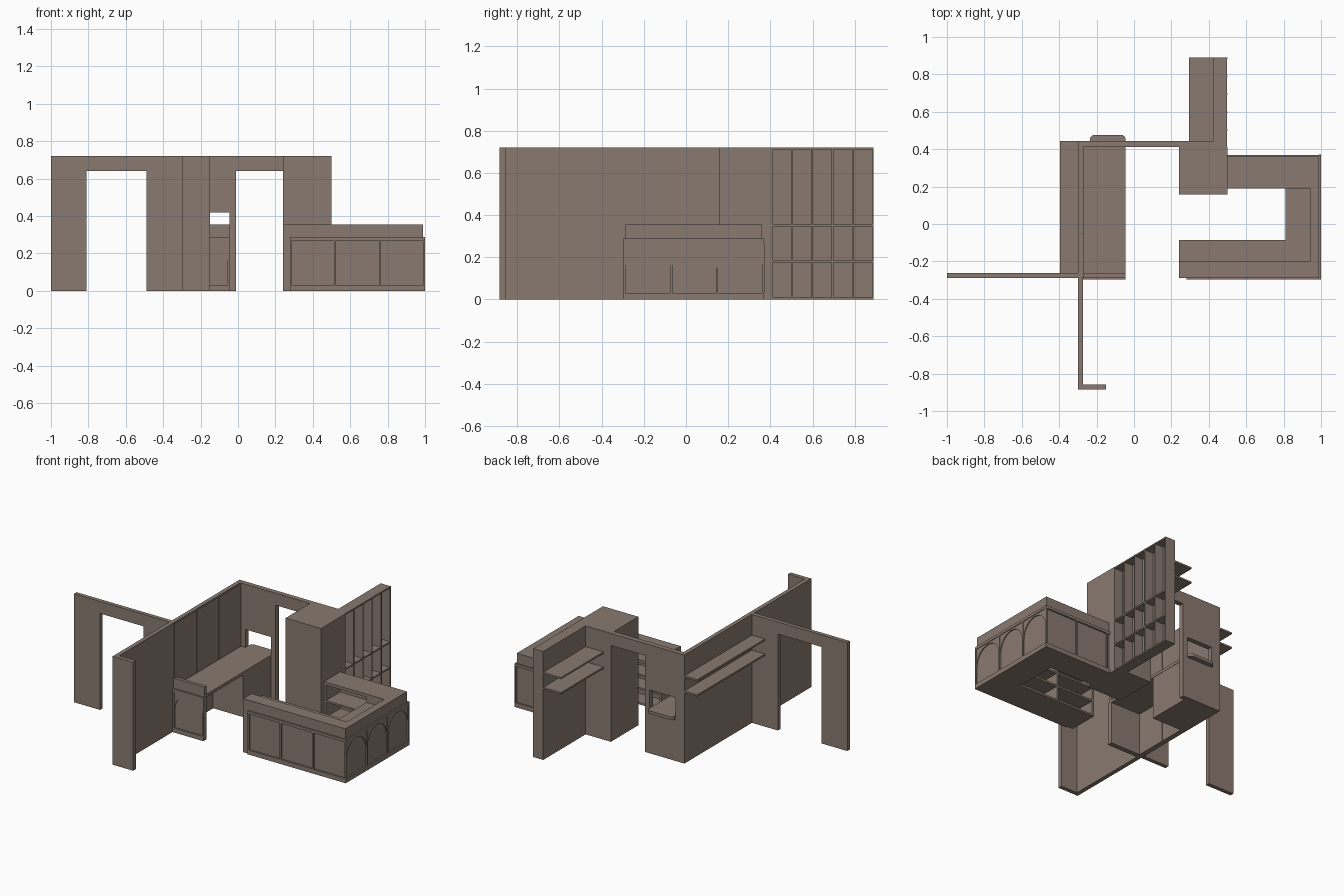
import bpy, bmesh, math

mat = bpy.data.materials.new("warm taupe")
mat.diffuse_color = (0.25, 0.195, 0.16, 1)


def finish(name, bm):
    bmesh.ops.recalc_face_normals(bm, faces=bm.faces)
    me = bpy.data.meshes.new(name)
    bm.to_mesh(me)
    bm.free()
    me.materials.append(mat)
    ob = bpy.data.objects.new(name, me)
    bpy.context.collection.objects.link(ob)
    return ob


def add_box(bm, x0, x1, y0, y1, z0, z1):
    vs = bmesh.ops.create_cube(bm, size=1)["verts"]
    for v in vs:
        v.co.x = x0 if v.co.x < 0 else x1
        v.co.y = y0 if v.co.y < 0 else y1
        v.co.z = z0 if v.co.z < 0 else z1


def boxes(name, *dims):
    bm = bmesh.new()
    for d in dims:
        add_box(bm, *d)
    return finish(name, bm)


def prism(name, pts, offset):
    """Extrude a flat outline by an offset vector."""
    bm = bmesh.new()
    f = bm.faces.new([bm.verts.new(p) for p in pts])
    r = bmesh.ops.extrude_face_region(bm, geom=[f])
    bmesh.ops.translate(bm, vec=offset,
                        verts=[g for g in r["geom"] if isinstance(g, bmesh.types.BMVert)])
    return finish(name, bm)


def arch(name, a, b, spring, top, place, offset):
    """Plate with an arched cut-out; place maps (along, z) to 3D."""
    mid, r, n = (a + b) / 2, (b - a) / 2, 16
    pts = [(a, spring)]
    pts += [(mid - r * 0.99 * math.cos(math.pi * i / n),
             spring + (top - 0.01 - spring) * math.sin(math.pi * i / n)) for i in range(n + 1)]
    pts += [(b, spring), (b, top), (a, top)]
    prism(name, [place(*p) for p in pts], offset)


H, DOOR = 0.72, 0.64

# Walls
prism("entry_wall", [(-1, -0.29, 0), (-0.81, -0.29, 0), (-0.81, -0.29, DOOR), (-0.49, -0.29, DOOR),
                     (-0.49, -0.29, 0), (-0.3, -0.29, 0), (-0.3, -0.29, H), (-1, -0.29, H)],
      (0, 0.027, 0))
boxes("long_wall", (-0.3, -0.272, -0.885, 0.445, 0, H))
boxes("wall_return", (-0.272, -0.15, -0.885, -0.857, 0, H))
boxes("back_wall",
      (-0.272, -0.235, 0.412, 0.445, 0, H),
      (-0.235, -0.045, 0.412, 0.445, 0, 0.28),
      (-0.235, -0.045, 0.412, 0.445, 0.42, H),
      (-0.045, -0.012, 0.412, 0.445, 0, H),
      (-0.012, 0.24, 0.412, 0.445, DOOR, H),
      (0.24, 0.425, 0.412, 0.445, 0, H))
boxes("corner_block", (0.24, 0.5, 0.157, 0.412, 0, H))

# Thin panels on the long wall
for i in range(3):
    y = -0.285 + i * 0.233
    boxes("wall_panel", (-0.272, -0.266, y, y + 0.229, 0, H - 0.005))

# Shelves behind the walls
for z in (0.47, 0.57):
    boxes("left_shelf", (-0.395, -0.3, -0.263, 0.445, z, z + 0.012))
    boxes("rear_shelf", (0.295, 0.425, 0.445, 0.89, z, z + 0.012))

# Bookcase with open cells
cells = [(0.425, 0.437, 0.403, 0.89, 0, H)]
for i in range(6):
    y = 0.403 + i * 0.0958
    cells.append((0.437, 0.5, y, y + 0.008, 0, H))
for z in (0, 0.176, 0.346, 0.711):
    cells.append((0.437, 0.498, 0.403, 0.89, z, z + 0.009))
boxes("bookcase", *cells)

# Side counter with a slab running through the window
R = 0.025
xa, xb, ye = -0.235, -0.045, 0.477
outline = [(-0.272, -0.27), (xb, -0.27)]
outline += [(xb - R + R * math.cos(t), ye - R + R * math.sin(t))
            for t in [math.pi / 2 * i / 6 for i in range(7)]]
outline += [(xa + R + R * math.cos(t), ye - R + R * math.sin(t))
            for t in [math.pi / 2 * (1 + i / 6) for i in range(7)]]
outline += [(xa, 0.412), (-0.272, 0.412)]
prism("side_counter_top", [(x, y, 0.28) for x, y in outline], (0, 0, 0.02))
boxes("side_cabinet", (-0.272, -0.047, 0.12, 0.412, 0, 0.28))
boxes("side_counter_front", (-0.272, -0.045, -0.288, -0.265, 0, 0.355))
boxes("side_counter_trim",
      (-0.272, -0.045, -0.298, -0.288, 0.27, 0.288),
      (-0.272, -0.045, -0.298, -0.288, 0, 0.03),
      (-0.272, -0.262, -0.298, -0.288, 0.03, 0.27),
      (-0.055, -0.045, -0.298, -0.288, 0.03, 0.27))
arch("side_counter_arch", -0.262, -0.055, 0.15, 0.27,
     lambda a, z: (a, -0.288, z), (0, -0.005, 0))

# Main counter: raised outer ledge
T = 0.355
boxes("front_ledge", (0.24, 0.99, -0.288, -0.2, 0, T))
boxes("side_ledge", (0.94, 0.99, -0.2, 0.36, 0, T))
# Inner desk and shelving
boxes("desk_top", (0.24, 0.94, -0.2, -0.085, 0.28, 0.3), (0.81, 0.94, -0.085, 0.19, 0.28, 0.3))
boxes("side_desk_cabinet", (0.815, 0.94, -0.085, 0.19, 0, 0.28))
boxes("front_desk_shelves",
      (0.24, 0.255, -0.2, -0.088, 0, 0.28), (0.52, 0.532, -0.2, -0.088, 0, 0.28),
      (0.81, 0.94, -0.2, -0.085, 0, 0.28),
      *[(0.255, 0.81, -0.2, -0.09, z, z + 0.012) for z in (0, 0.1, 0.19)])
boxes("rear_counter",
      (0.5, 0.94, 0.19, 0.36, T - 0.02, T), (0.5, 0.94, 0.34, 0.36, 0, T - 0.02),
      (0.5, 0.512, 0.19, 0.34, 0, T - 0.02), (0.81, 0.94, 0.19, 0.34, 0, T - 0.02),
      *[(0.512, 0.81, 0.192, 0.34, z, z + 0.012) for z in (0, 0.11, 0.22)])

# Outer trim: rails and posts on the three outward faces
px = (0.28, 0.513, 0.753, 0.99)
py = (-0.298, -0.075, 0.142, 0.362)
trim = []
for z0, z1 in ((0, 0.03), (0.27, 0.288)):
    trim += [(0.28, 1.0, -0.298, -0.288, z0, z1), (0.99, 1.0, -0.298, 0.37, z0, z1),
             (0.5, 1.0, 0.36, 0.37, z0, z1)]
for x in px:
    trim.append((x, x + 0.01, -0.298, -0.288, 0.03, 0.27))
    if x > 0.5:
        trim.append((x, x + 0.01, 0.36, 0.37, 0.03, 0.27))
for y in py:
    trim.append((0.99, 1.0, y, y + 0.01, 0.03, 0.27))
boxes("counter_trim", *trim)

# Arches on the right-hand face
for a, b in zip(py, py[1:]):
    arch("counter_arch", a + 0.01, b, 0.15, 0.27, lambda s, z: (0.99, s, z), (0.006, 0, 0))
